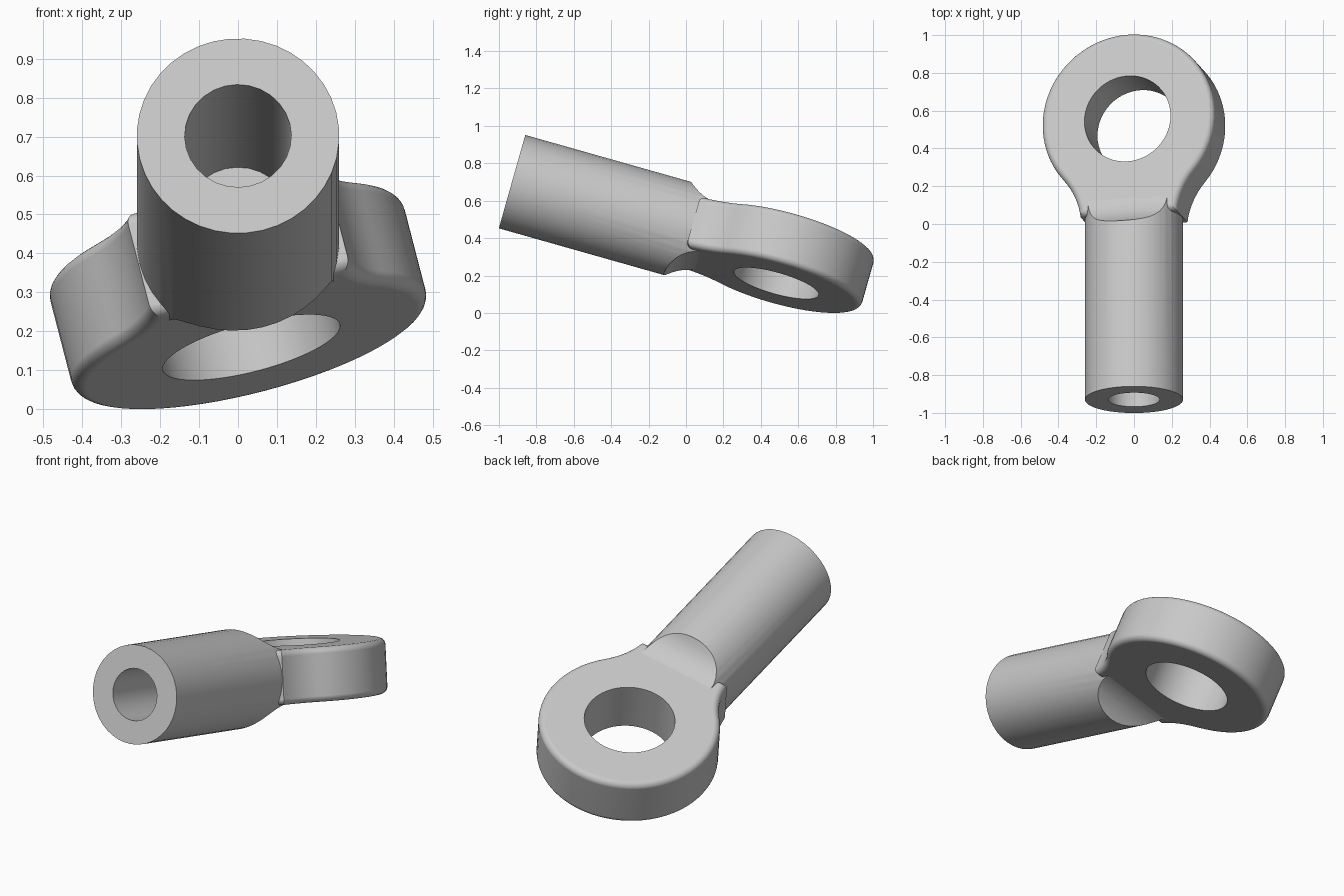
import bpy, bmesh
from math import sin, cos, pi, radians, hypot, atan2
from mathutils import Matrix, Vector

if "Cube" in bpy.data.objects:
    bpy.data.objects.remove(bpy.data.objects["Cube"], do_unlink=True)

# Dimensions, with the shank running along local +y from its open end
SHANK_R, BORE_R, BORE_DEPTH = 0.26, 0.137, 0.78
EYE_Y, EYE_R, HOLE_R = 1.507, 0.47, 0.235
HALF = 0.1425            # half thickness of the eye
NECK_R = 0.4             # concave radius in plan
CUT_R, CUT_Y = 0.2, 1.097  # concave radius where the shank thins
BLADE_START = 0.99

steel = bpy.data.materials.new("steel_grey")
steel.use_nodes = True
grey = (0.58, 0.58, 0.58, 1)
steel.diffuse_color = grey
steel.node_tree.nodes["Principled BSDF"].inputs["Base Color"].default_value = grey


def make_object(name, bm, helper=False):
    bmesh.ops.recalc_face_normals(bm, faces=bm.faces)
    mesh = bpy.data.meshes.new(name)
    bm.to_mesh(mesh)
    bm.free()
    mesh.materials.append(steel)
    ob = bpy.data.objects.new(name, mesh)
    bpy.context.collection.objects.link(ob)
    ob.hide_render = helper
    return ob


def cylinder(name, radius, start, end, axis, sides, helper=False, y=0):
    bm = bmesh.new()
    turn = Matrix.Rotation(-pi / 2, 4, 'X') if axis == 'Y' else Matrix()
    mid = Matrix.Translation((0, y, (start + end) / 2))
    if axis == 'Y':
        mid = Matrix.Translation((0, (start + end) / 2, 0))
    bmesh.ops.create_cone(bm, cap_ends=True, segments=sides, radius1=radius,
                          radius2=radius, depth=end - start, matrix=mid @ turn)
    return make_object(name, bm, helper)


def prism(points, offset):
    bm = bmesh.new()
    face = bm.faces.new([bm.verts.new(p) for p in points])
    ext = bmesh.ops.extrude_face_region(bm, geom=[face])
    moved = [v for v in ext["geom"] if isinstance(v, bmesh.types.BMVert)]
    bmesh.ops.translate(bm, verts=moved, vec=offset)
    bmesh.ops.recalc_face_normals(bm, faces=bm.faces)
    return bm


def combine(target, other, operation):
    mod = target.modifiers.new(operation.lower(), 'BOOLEAN')
    mod.operation = operation
    mod.solver = 'EXACT'
    mod.object = other
    bpy.ops.object.select_all(action='DESELECT')
    bpy.context.view_layer.objects.active = target
    target.select_set(True)
    bpy.ops.object.modifier_apply(modifier=mod.name)
    bpy.data.objects.remove(other, do_unlink=True)


# Shank, thinned on both sides towards the eye by a concave cut
shank = cylinder("rod_end", SHANK_R, 0, 1.15, 'Y', 40)
for side in (1, -1):
    base = HALF - 0.002
    arc = [(-0.4, CUT_Y - CUT_R * sin(t * pi / 20),
            side * (base + CUT_R - CUT_R * cos(t * pi / 20))) for t in range(11)]
    arc += [(-0.4, 1.4, side * (base + CUT_R)), (-0.4, 1.4, side * base)]
    cutter = make_object("neck_cutter", prism(arc, Vector((0.8, 0, 0))), True)
    combine(shank, cutter, 'DIFFERENCE')

# Eye outline: concave neck flowing into a round head
cx = SHANK_R + NECK_R
cy = EYE_Y - (hypot(EYE_R + NECK_R, 0) ** 2 - cx ** 2) ** 0.5
start = (BLADE_START - cy) / NECK_R
finish = atan2(EYE_Y - cy, cx)
half = []
for i in range(9):
    a = start + (finish - start) * i / 8
    half.append((cx - NECK_R * cos(a), cy + NECK_R * sin(a)))
for i in range(1, 25):
    a = -finish + (pi / 2 + finish) * i / 24
    half.append((EYE_R * cos(a), EYE_Y + EYE_R * sin(a)))
outline = half + [(-x, y) for x, y in reversed(half[:-1])]

# Eye with rounded rims
bm = prism([(x, y, -HALF) for x, y in outline], Vector((0, 0, 2 * HALF)))
rims = [e for e in bm.edges if abs(e.verts[0].co.z - e.verts[1].co.z) < 0.001]
bmesh.ops.bevel(bm, geom=rims, offset=0.05, segments=5, profile=0.5,
                affect='EDGES', clamp_overlap=True)
eye = make_object("eye", bm)

# Join the parts, then drill the eye hole and the blind bore
combine(shank, eye, 'UNION')
combine(shank, cylinder("eye_drill", HOLE_R, -0.5, 0.5, 'Z', 56, True, EYE_Y), 'DIFFERENCE')
combine(shank, cylinder("bore_drill", BORE_R, -0.2, BORE_DEPTH, 'Y', 28, True), 'DIFFERENCE')

# Tilt down towards the back and roll about the shank axis
place = (Matrix.Translation((0, -0.93, 0.70)) @ Matrix.Rotation(radians(-15.8), 4, 'X')
         @ Matrix.Rotation(radians(-14), 4, 'Y'))
shank.data.transform(place)
lowest = min(v.co.z for v in shank.data.vertices)
shank.data.transform(Matrix.Translation((0, 0, -lowest)))

# Smooth curved surfaces, crisp machined edges
bpy.ops.object.select_all(action='DESELECT')
bpy.context.view_layer.objects.active = shank
shank.select_set(True)
bpy.ops.object.shade_smooth_by_angle(angle=radians(28))
weighted = shank.modifiers.new("weighted_normals", 'WEIGHTED_NORMAL')
weighted.keep_sharp = True
